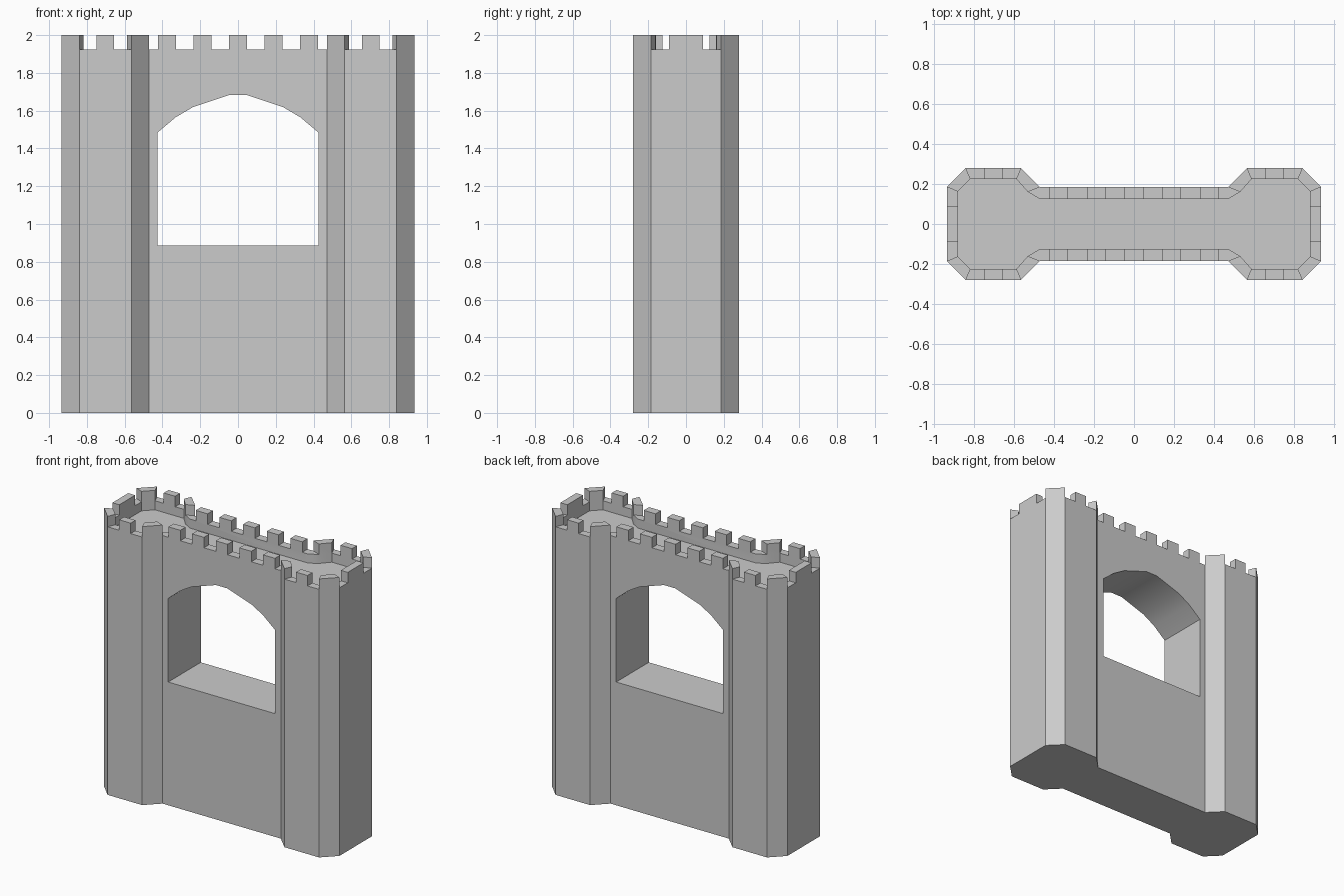
import bpy
import bmesh

if "Cube" in bpy.data.objects:
    bpy.data.objects.remove(bpy.data.objects["Cube"], do_unlink=True)

TOP, CRENEL, FLOOR = 2.0, 1.925, 1.86

stone = bpy.data.materials.new("grey stone")
stone.use_nodes = True
colour = (0.6, 0.6, 0.6, 1)
stone.diffuse_color = colour
stone.node_tree.nodes["Principled BSDF"].inputs["Base Color"].default_value = colour


def make_object(name, bm):
    bmesh.ops.recalc_face_normals(bm, faces=bm.faces)
    mesh = bpy.data.meshes.new(name)
    bm.to_mesh(mesh)
    bm.free()
    mesh.materials.append(stone)
    obj = bpy.data.objects.new(name, mesh)
    bpy.context.collection.objects.link(obj)
    return obj


# One quarter of the parapet: (outer x, outer y, inner x, inner y)
quarter = [
    (.935, .09, .88, .09), (.935, .185, .88, .162), (.84, .28, .817, .225),
    (.748, .28, .748, .225), (.657, .28, .657, .225), (.565, .28, .588, .225),
    (.47, .185, .53, .16), (.465, .185, .47, .125),
]
quarter += [(x, .185, x, .125) for x in (.423, .329, .235, .141, .047)]
steps = "gmgmgmggmgmg"  # g = gap, m = merlon


def flip(points, sx, sy):
    return [(a * sx, b * sy, c * sx, d * sy) for a, b, c, d in points]


stations = (quarter + flip(quarter, -1, 1)[::-1]
            + flip(quarter, -1, -1) + flip(quarter, 1, -1)[::-1])
pattern = (steps + "m" + steps[::-1] + "m") * 2

# Wall body with sunken walkway
bm = bmesh.new()
base = [bm.verts.new((s[0], s[1], 0)) for s in stations]
outer = [bm.verts.new((s[0], s[1], CRENEL)) for s in stations]
inner = [bm.verts.new((s[2], s[3], CRENEL)) for s in stations]
floor = [bm.verts.new((s[2], s[3], FLOOR)) for s in stations]
bm.faces.new(base[::-1])
bm.faces.new(floor)
merlons = []
for i, kind in enumerate(pattern):
    j = (i + 1) % len(stations)
    bm.faces.new((base[i], base[j], outer[j], outer[i]))
    bm.faces.new((inner[i], inner[j], floor[j], floor[i]))
    rim = bm.faces.new((outer[i], outer[j], inner[j], inner[i]))
    if kind == "m":
        merlons.append(rim)

# Raise the merlons from the rim
raised = bmesh.ops.extrude_face_region(bm, geom=merlons)["geom"]
bmesh.ops.translate(bm, vec=(0, 0, TOP - CRENEL),
                    verts=[v for v in raised if isinstance(v, bmesh.types.BMVert)])
bmesh.ops.delete(bm, geom=[f for f in merlons if f.is_valid], context="FACES_ONLY")
bmesh.ops.dissolve_limit(bm, angle_limit=0.01, verts=bm.verts, edges=bm.edges)
wall = make_object("castle_wall", bm)

# Arched opening through the middle
half_arch = [(.425, .885), (.425, 1.485), (.33, 1.565), (.24, 1.618), (.045, 1.683)]
arch = half_arch + [(-x, z) for x, z in half_arch[::-1]]
bm = bmesh.new()
face = bm.faces.new([bm.verts.new((x, -.5, z)) for x, z in arch])
sweep = bmesh.ops.extrude_face_region(bm, geom=[face])["geom"]
bmesh.ops.translate(bm, vec=(0, 1, 0),
                    verts=[v for v in sweep if isinstance(v, bmesh.types.BMVert)])
cutter = make_object("opening_cutter", bm)
cutter.hide_render = True

cut = wall.modifiers.new("opening", "BOOLEAN")
cut.operation = "DIFFERENCE"
cut.solver = "EXACT"
cut.object = cutter
bpy.ops.object.select_all(action="DESELECT")
wall.select_set(True)
bpy.context.view_layer.objects.active = wall
bpy.ops.object.modifier_apply(modifier=cut.name)
bpy.data.objects.remove(cutter, do_unlink=True)
bpy.ops.object.shade_smooth_by_angle(angle=0.6)
